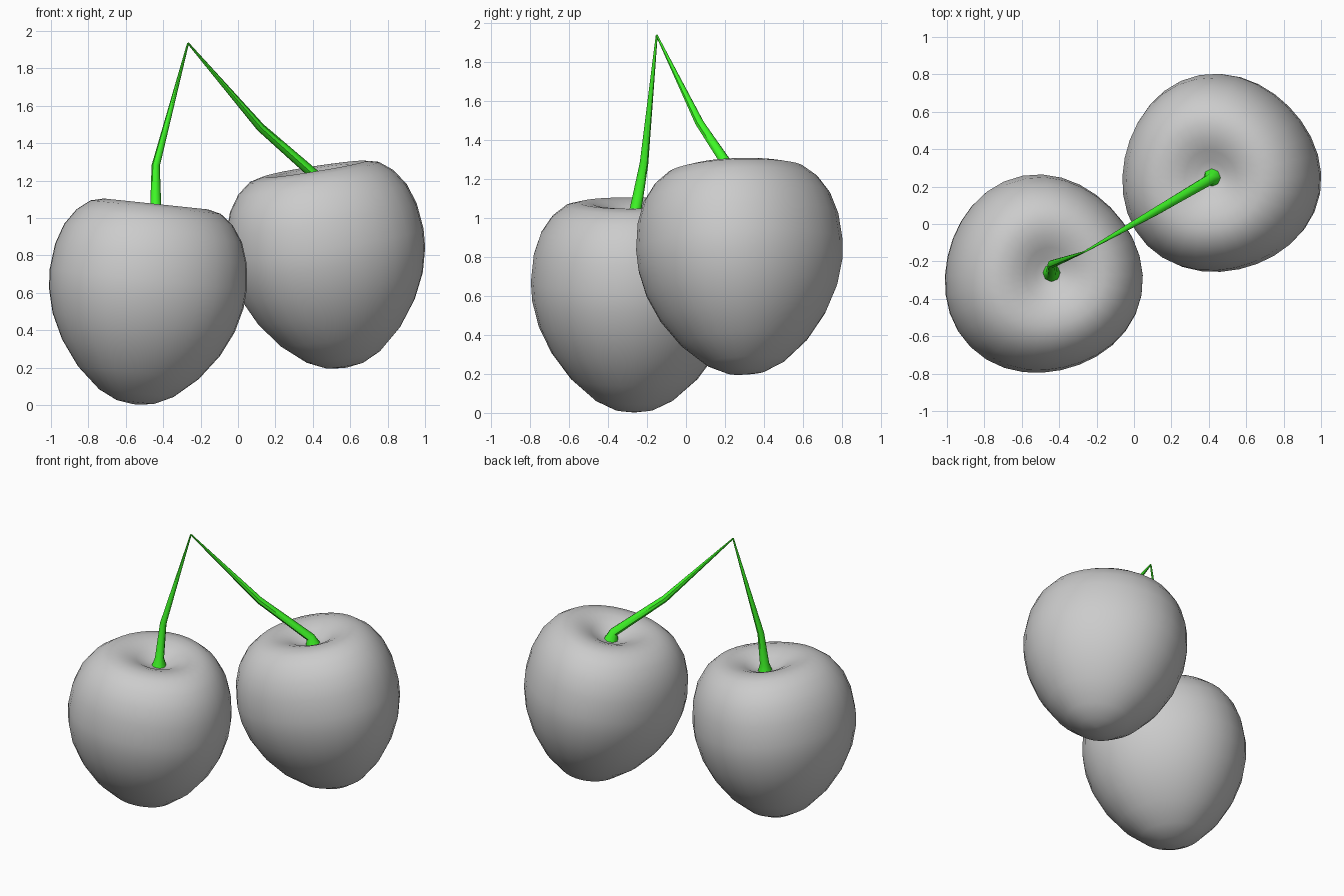
import bpy, bmesh
from math import sin, cos, pi
from mathutils import Vector

if "Cube" in bpy.data.objects:
    bpy.data.objects.remove(bpy.data.objects["Cube"])

green = bpy.data.materials.new("stem_green")
green.diffuse_color = (0.05, 0.95, 0.02, 1)
green.use_nodes = True
green.node_tree.nodes["Principled BSDF"].inputs["Base Color"].default_value = green.diffuse_color


def loft(name, rings, angle, material=None):
    """Skin a list of rings of points, closing both ends."""
    bm = bmesh.new()
    loops = [[bm.verts.new(p) for p in ring] for ring in rings]
    n = len(loops[0])
    for a, b in zip(loops, loops[1:]):
        for i in range(n):
            j = (i + 1) % n
            bm.faces.new((a[i], a[j], b[j], b[i]))
    bm.faces.new(loops[0][::-1])
    bm.faces.new(loops[-1])
    bmesh.ops.recalc_face_normals(bm, faces=bm.faces)
    mesh = bpy.data.meshes.new(name)
    bm.to_mesh(mesh)
    bm.free()
    obj = bpy.data.objects.new(name, mesh)
    bpy.context.collection.objects.link(obj)
    if material:
        mesh.materials.append(material)
    bpy.context.view_layer.objects.active = obj
    obj.select_set(True)
    bpy.ops.object.shade_smooth_by_angle(angle=angle)
    obj.select_set(False)
    return obj


def ring(center, axis, radius, sides, lobe=0):
    """Ring of points around an axis; lobe makes it slightly three-sided."""
    u = Vector((0, 1, 0)).cross(axis).normalized()
    v = axis.cross(u)
    center = center - 0.71 * lobe * radius * (u + v)
    points = []
    for i in range(sides):
        t = 2 * pi * i / sides
        r = radius * (1 + lobe * cos(3 * (t - 1.25 * pi)))
        points.append(center + r * (cos(t) * u + sin(t) * v))
    return points


# Cherry half-section: rounded bottom, wide shoulder, dimple at the stem
PROFILE = [(0.015, 0), (0.10, 0.012), (0.20, 0.06), (0.325, 0.17), (0.425, 0.305),
           (0.49, 0.44), (0.523, 0.57), (0.53, 0.67), (0.515, 0.81), (0.478, 0.92),
           (0.42, 1.005), (0.35, 1.06), (0.28, 1.077), (0.21, 1.07), (0.14, 1.045),
           (0.08, 1.01), (0.015, 0.995)]


def cherry(name, base, axis):
    base, axis = Vector(base), Vector(axis).normalized()
    loft(name, [ring(base + axis * z, axis, r, 32, 0.026) for r, z in PROFILE], pi / 3)


def stem(name, points):
    """Tapered bent stem; points are (x, y, z, radius)."""
    pos = [Vector(p[:3]) for p in points]
    rings = []
    for i, p in enumerate(pos):
        t = Vector()
        if i:
            t += (p - pos[i - 1]).normalized()
        if i < len(pos) - 1:
            t += (pos[i + 1] - p).normalized()
        rings.append(ring(p, t.normalized(), points[i][3], 8))
    loft(name, rings, pi / 4, green)


# Two fruits leaning towards each other
cherry("left_cherry", (-0.55, -0.265, 0.004), (0.105, 0, 1))
cherry("right_cherry", (0.573, 0.308, 0.2), (-0.158, -0.052, 1))

# Stems joined at the top
stem("left_stem", [(-0.442, -0.262, 0.975, 0.055), (-0.44, -0.257, 1.05, 0.03),
                   (-0.44, -0.215, 1.28, 0.022), (-0.267, -0.15, 1.935, 0.005)])
stem("right_stem", [(0.42, 0.25, 1.165, 0.055), (0.405, 0.237, 1.235, 0.03),
                    (0.12, 0.07, 1.485, 0.023), (-0.267, -0.15, 1.935, 0.005)])
